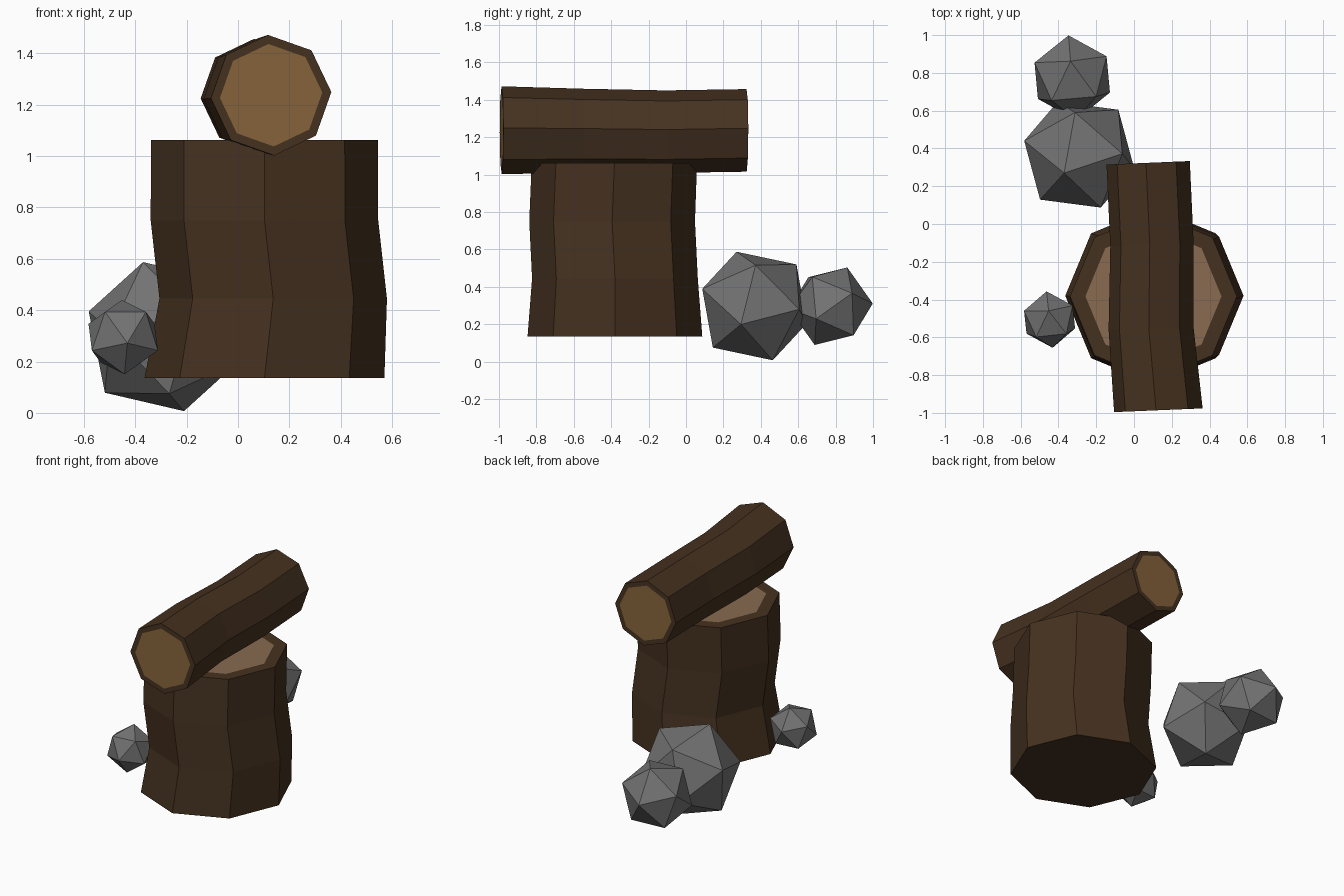
import bpy, bmesh, math
from mathutils import Vector, Matrix

if "Cube" in bpy.data.objects:
    bpy.data.objects.remove(bpy.data.objects["Cube"])


def material(name, rgb):
    m = bpy.data.materials.new(name)
    m.diffuse_color = (*rgb, 1)
    m.use_nodes = True
    m.node_tree.nodes["Principled BSDF"].inputs["Base Color"].default_value = m.diffuse_color
    return m


BARK = material("bark", (0.06, 0.031, 0.014))
STUMP_WOOD = material("stump_wood", (0.25, 0.145, 0.08))
LOG_WOOD = material("log_wood", (0.24, 0.125, 0.043))
STONE = material("stone", (0.17, 0.17, 0.17))


def finish(bm, name, mats):
    bmesh.ops.recalc_face_normals(bm, faces=bm.faces)
    me = bpy.data.meshes.new(name)
    bm.to_mesh(me)
    bm.free()
    for m in mats:
        me.materials.append(m)
    ob = bpy.data.objects.new(name, me)
    bpy.context.collection.objects.link(ob)


def trunk(name, rings, u, v, phase, wood, cut_ends, keep):
    """Eight-sided trunk through (centre, radius) rings; cut ends show wood."""
    bm = bmesh.new()
    loops = []
    for c, r in rings:
        angles = [phase + k * math.tau / 8 for k in range(8)]
        loops.append([bm.verts.new(Vector(c) + r * (math.cos(a) * u + math.sin(a) * v))
                      for a in angles])
    for a, b in zip(loops, loops[1:]):
        for k in range(8):
            n = (k + 1) % 8
            bm.faces.new((a[k], a[n], b[n], b[k]))
    ends = {"start": bm.faces.new(loops[0]), "end": bm.faces.new(loops[-1])}
    bmesh.ops.recalc_face_normals(bm, faces=bm.faces)
    for e in cut_ends:
        face = ends[e]
        mid = face.calc_center_median()
        bmesh.ops.inset_region(bm, faces=[face], thickness=0.02)
        radius = (face.verts[0].co - mid).length
        outer = rings[0][1] if e == "start" else rings[-1][1]
        for vert in face.verts:
            vert.co = mid + (vert.co - mid) * (outer * keep / radius)
        face.material_index = 1
    finish(bm, name, [BARK, wood])


def rock(name, centre, radius, d1, d2):
    """Icosahedron turned so two neighbouring corners point along d1 and d2."""
    def frame(p, q):
        x = Vector(p).normalized()
        z = x.cross(Vector(q)).normalized()
        return Matrix((x, z.cross(x), z)).transposed()
    bm = bmesh.new()
    bmesh.ops.create_icosphere(bm, subdivisions=1, radius=radius)
    bm.verts.ensure_lookup_table()
    a = bm.verts[0]
    b = a.link_edges[0].other_vert(a)
    turn = frame(d1, d2) @ frame(a.co, b.co).transposed()
    for vert in bm.verts:
        vert.co = turn @ vert.co + Vector(centre)
    finish(bm, name, [STONE])


# Upright stump
trunk("stump",
      [((0.103, -0.38, 0.135), 0.467), ((0.137, -0.38, 0.445), 0.443),
       ((0.103, -0.395, 0.75), 0.443), ((0.103, -0.383, 1.062), 0.442)],
      Vector((1, 0, 0)), Vector((0, 1, 0)), 0, STUMP_WOOD, ["end"], 0.815)

# Log lying across the stump
trunk("log",
      [((0.129, -0.986, 1.237), 0.235), ((0.09, -0.55, 1.234), 0.225),
       ((0.095, -0.11, 1.229), 0.221), ((0.075, 0.324, 1.236), 0.221)],
      Vector((1, 0.042, 0)).normalized(), Vector((0, 0, 1)),
      math.radians(3), LOG_WOOD, ["start", "end"], 0.85)

# Rocks around the stump
rock("large_rock", (-0.29, 0.367, 0.297), 0.316,
     (-0.08, -0.097, 0.291), (-0.29, 0.075, 0.093))
rock("medium_rock", (-0.327, 0.775, 0.296), 0.225,
     (-0.009, 0.087, 0.207), (-0.02, 0.225, 0.014))
rock("small_rock", (-0.447, -0.506, 0.295), 0.152,
     (-0.005, 0.045, 0.141), (-0.016, 0.149, 0.024))
